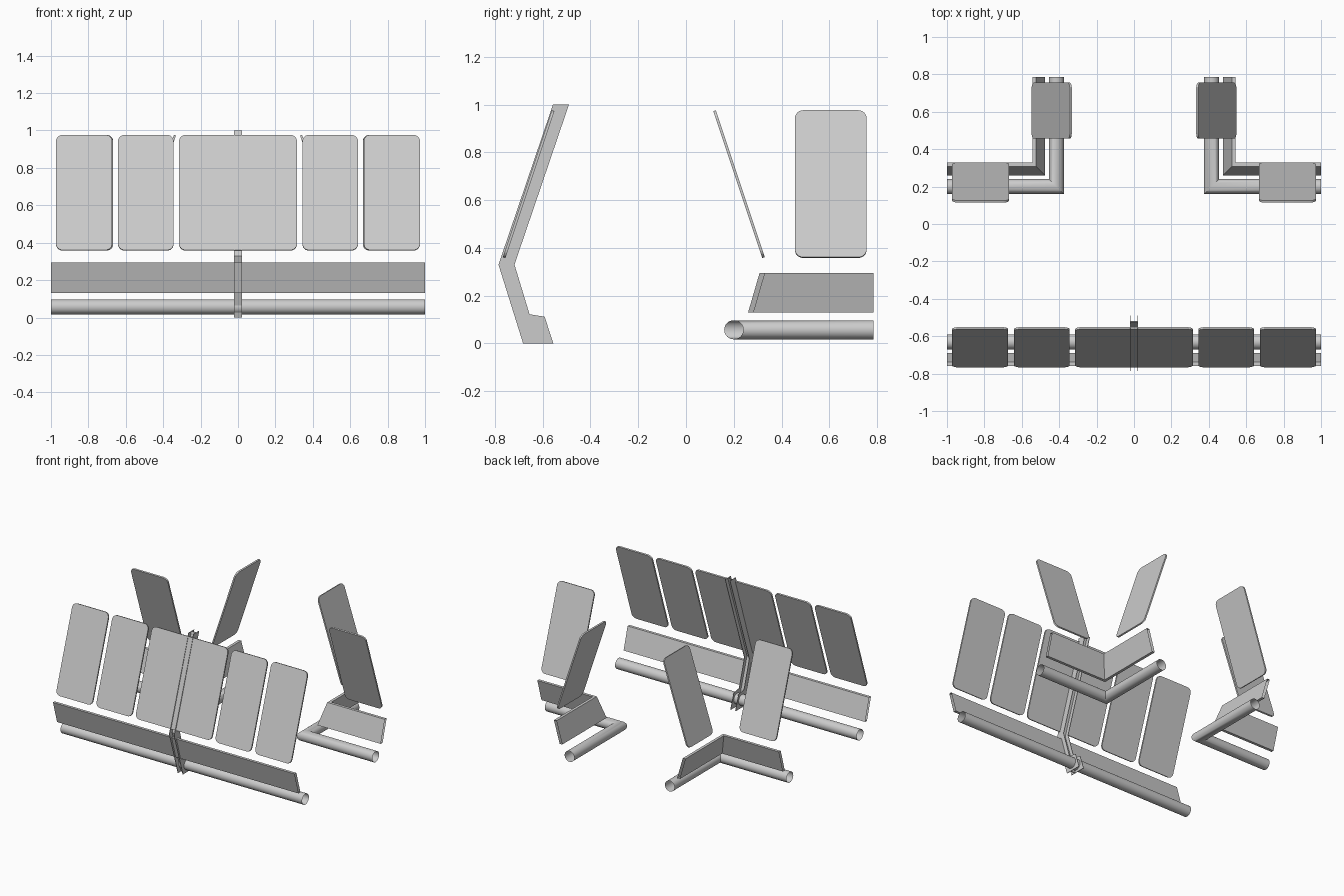
import bpy, bmesh, math
from mathutils import Vector, Matrix

if "Cube" in bpy.data.objects:
    bpy.data.objects.remove(bpy.data.objects["Cube"])


def finish(name, bm, smooth=True):
    bmesh.ops.recalc_face_normals(bm, faces=bm.faces)
    me = bpy.data.meshes.new(name)
    bm.to_mesh(me)
    bm.free()
    ob = bpy.data.objects.new(name, me)
    bpy.context.collection.objects.link(ob)
    if smooth:
        bpy.context.view_layer.objects.active = ob
        ob.select_set(True)
        bpy.ops.object.shade_smooth_by_angle(angle=math.radians(35))
        ob.select_set(False)
    return ob


def sweep(name, profile, path):
    """Open-ended tube: path(d) gives the xy stations for outward offset d."""
    bm = bmesh.new()
    rows = [[bm.verts.new((x, y, z)) for x, y in path(d)] for d, z in profile]
    for a, b in zip(rows, rows[1:] + rows[:1]):
        for i in range(len(a) - 1):
            bm.faces.new((a[i], a[i + 1], b[i + 1], b[i]))
    return finish(name, bm)


def panel(name, center, along, up, width, thick=0.011, r=0.035):
    """Rounded rectangular slab tilted along the 'up' vector."""
    along, up = Vector(along).normalized(), Vector(up)
    length = up.length
    up.normalize()
    rot = Matrix((along, up, along.cross(up))).transposed().to_4x4()
    bm = bmesh.new()
    ring = []
    for sx, sy, start in ((1, 1, 0), (-1, 1, 90), (-1, -1, 180), (1, -1, 270)):
        for k in range(7):
            a = math.radians(start + 15 * k)
            ring.append(bm.verts.new((sx * (width / 2 - r) + r * math.cos(a),
                                      sy * (length / 2 - r) + r * math.sin(a),
                                      -thick / 2)))
    face = bm.faces.new(ring)
    ext = bmesh.ops.extrude_face_region(bm, geom=[face])
    top = [v for v in ext['geom'] if isinstance(v, bmesh.types.BMVert)]
    bmesh.ops.translate(bm, verts=top, vec=(0, 0, thick))
    bm.transform(Matrix.Translation(center) @ rot)
    return finish(name, bm)


def plate(name, outline, x0, x1):
    """Side outline (y, z) extruded between x0 and x1."""
    bm = bmesh.new()
    a = [bm.verts.new((x0, y, z)) for y, z in outline]
    b = [bm.verts.new((x1, y, z)) for y, z in outline]
    bm.faces.new(a)
    bm.faces.new(b)
    for i in range(len(a)):
        j = (i + 1) % len(a)
        bm.faces.new((a[i], a[j], b[j], b[i]))
    return finish(name, bm, False)


# cross-sections as (outward offset, height)
PIPE = [(0.04 * math.cos(i * math.tau / 24), 0.057 + 0.04 * math.sin(i * math.tau / 24))
        for i in range(24)]
RAIL = [(0.06, 0.13), (0.108, 0.295), (0.129, 0.295), (0.081, 0.13)]
LEAN, RISE, MID = 0.205, 0.615, 0.667

# front run: pipe and rail
front = lambda d: [(-1, -0.63 - d), (1, -0.63 - d)]
sweep("front_pipe", PIPE, front)
sweep("front_rail", RAIL, front)

# front panels
for x, w in ((-0.823, 0.3), (-0.493, 0.297), (0, 0.63), (0.493, 0.297), (0.823, 0.3)):
    panel("front_panel", (x, -0.659, MID), (1, 0, 0), (0, LEAN, RISE), w)

# rear corner units, left and right
for s, side in ((-1, "left"), (1, "right")):
    corner = lambda d: [(s, 0.2 + d), (s * (0.415 + d), 0.2 + d), (s * (0.415 + d), 0.785)]
    sweep(side + "_corner_pipe", PIPE, corner)
    sweep(side + "_corner_rail", RAIL, corner)
    panel(side + "_rear_panel", (s * 0.82, 0.222, MID), (1, 0, 0), (0, -LEAN, RISE), 0.305)
    panel(side + "_side_panel", (s * 0.44, 0.606, MID), (0, 1, 0), (-s * LEAN, 0, RISE), 0.3)

# bent centre post: two side plates joined by a web
SIDE = [(-0.557, 1), (-0.49, 1), (-0.718, 0.33), (-0.655, 0.122), (-0.592, 0.112),
        (-0.555, 0), (-0.682, 0), (-0.785, 0.33)]
WEB = [(-0.525, 1), (-0.519, 1), (-0.747, 0.33), (-0.642, 0), (-0.648, 0), (-0.753, 0.33)]
for s in (-1, 1):
    plate("post_side_plate", SIDE, s * 0.018, s * 0.022)
plate("post_web", WEB, -0.018, 0.018)
